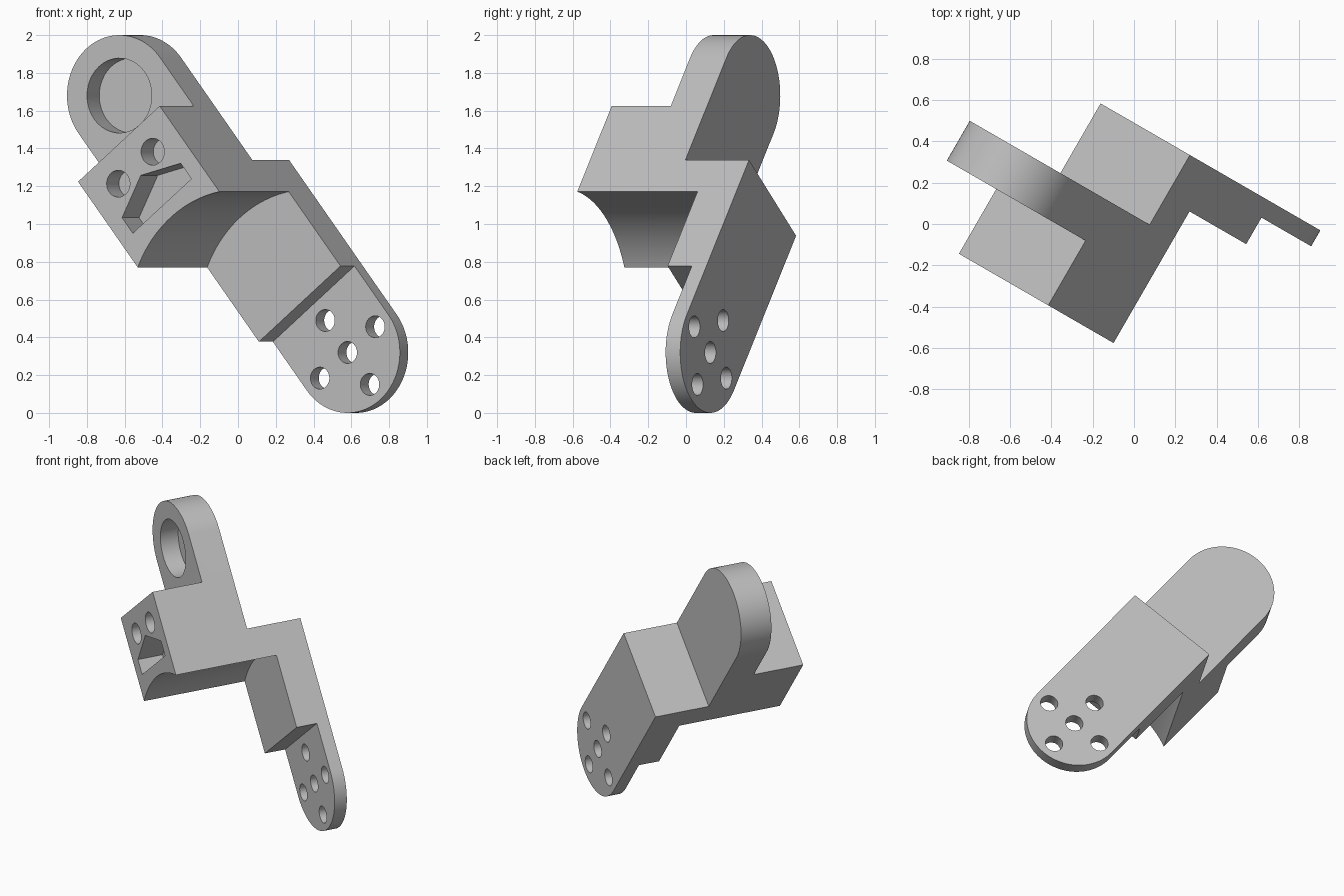
import bpy
import math
from mathutils import Matrix, Vector

if "Cube" in bpy.data.objects:
    bpy.data.objects.remove(bpy.data.objects["Cube"], do_unlink=True)

# Main sizes in the bracket's own frame: x across, y through, z along its length
HALF = 0.32
LENGTH = 1.745
FRONT, BACK = -0.548, 0.424
PLATE_FRONT = 0.187
ARM_FRONT = -0.187

grey = bpy.data.materials.new("plain grey")
grey.use_nodes = True
grey.diffuse_color = (0.52, 0.52, 0.52, 1)
grey.node_tree.nodes["Principled BSDF"].inputs["Base Color"].default_value = (0.52, 0.52, 0.52, 1)


def prism(name, outline, axis, low, high):
    """Extrude a closed outline along axis 0 (outline is y, z) or 1 (outline is x, z)."""
    def place(p, d):
        return (d, p[0], p[1]) if axis == 0 else (p[0], d, p[1])
    n = len(outline)
    verts = [place(p, low) for p in outline] + [place(p, high) for p in outline]
    faces = [tuple(range(n)), tuple(reversed(range(n, 2 * n)))]
    faces += [(i, i + n, (i + 1) % n + n, (i + 1) % n) for i in range(n)]
    mesh = bpy.data.meshes.new(name)
    mesh.from_pydata(verts, [], faces)
    obj = bpy.data.objects.new(name, mesh)
    bpy.context.collection.objects.link(obj)
    # Make the normals point outwards
    bpy.context.view_layer.objects.active = obj
    bpy.ops.object.mode_set(mode="EDIT")
    bpy.ops.mesh.select_all(action="SELECT")
    bpy.ops.mesh.normals_make_consistent(inside=False)
    bpy.ops.object.mode_set(mode="OBJECT")
    return obj


def arc(cx, cz, radius, start, end, steps):
    angles = [math.radians(start + (end - start) * i / steps) for i in range(steps + 1)]
    return [(cx + radius * math.cos(a), cz + radius * math.sin(a)) for a in angles]


def combine(target, tool, operation):
    mod = target.modifiers.new("cut", "BOOLEAN")
    mod.operation = operation
    mod.solver = "EXACT"
    mod.object = tool
    bpy.context.view_layer.objects.active = target
    bpy.ops.object.modifier_apply(modifier=mod.name)
    bpy.data.objects.remove(tool, do_unlink=True)


def drill(target, x, z, radius, low, high):
    circle = arc(x, z, radius, 0, 360, 40)[:-1]
    combine(target, prism("drill", circle, 1, low, high), "DIFFERENCE")


# Stepped side profile (y, z) extruded across the width
profile = [(BACK, -0.5), (BACK, 1.05), (0.035, 1.05), (0.035, 2.2),
           (ARM_FRONT, 2.2), (ARM_FRONT, 1.417), (FRONT, 1.417), (FRONT, 0.8),
           (PLATE_FRONT, 0.8), (PLATE_FRONT, 0.33), (0.335, 0.33), (0.335, -0.5)]
bracket = prism("bracket", profile, 0, -0.5, 0.5)

# Rounded ends from a capsule outline
capsule = arc(0, 0, HALF, 180, 360, 48) + arc(0, LENGTH, HALF, 0, 180, 48)
combine(bracket, prism("capsule", capsule, 1, -1, 1), "INTERSECT")

# Curved underside of the block
sag = 0.08
radius = (HALF ** 2 + sag ** 2) / (2 * sag)
half_angle = math.degrees(math.asin(HALF / radius)) + 2
underside = arc(0, 0.835 + sag - radius, radius, 90 - half_angle, 90 + half_angle, 32)
underside += [(-0.4, 0.6), (0.4, 0.6)]
combine(bracket, prism("underside", underside, 1, -0.8, PLATE_FRONT), "DIFFERENCE")

# Large blind socket in the upper arm
drill(bracket, 0, LENGTH, 0.198, -0.4, ARM_FRONT + 0.13)

# Five through holes in the lower plate
for x, z in ((0, 0), (0.217, 0), (-0.217, 0), (0, 0.217), (0, -0.217)):
    drill(bracket, x, z, 0.058, 0.25, 0.5)

# Two blind holes and a five-sided pocket in the block's front
for side in (-1, 1):
    drill(bracket, side * 0.135, 1.255, 0.071, -0.7, FRONT + 0.13)
pocket = [(-0.23, 0.995), (0.23, 0.995), (0.23, 1.1), (0, 1.203), (-0.23, 1.1)]
combine(bracket, prism("pocket", pocket, 1, -0.7, FRONT + 0.18), "DIFFERENCE")

# Tilt along the length, then turn about the vertical
turn = Matrix.Rotation(math.radians(-30), 4, "Z")
tilt = Matrix.Rotation(math.radians(-38.8), 4, "Y")
shift = Matrix.Translation(turn @ Vector((0.476, 0, 0.32)))
bracket.data.transform(shift @ turn @ tilt)

bracket.data.materials.clear()
bracket.data.materials.append(grey)
bpy.ops.object.select_all(action="DESELECT")
bracket.select_set(True)
bpy.context.view_layer.objects.active = bracket
bpy.ops.object.shade_smooth_by_angle(angle=math.radians(25))
